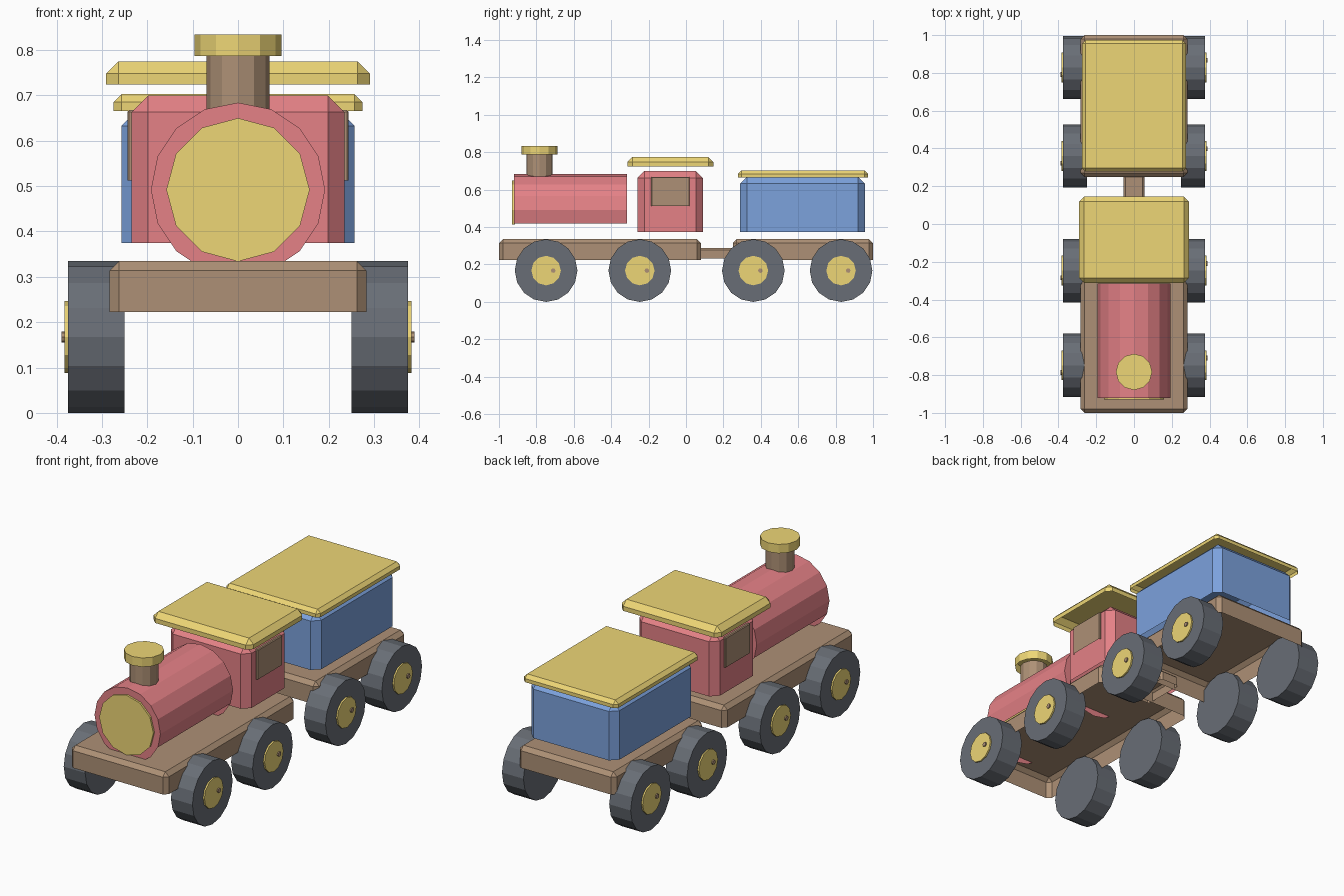
import bpy, bmesh
from math import pi
from mathutils import Matrix, Vector

if "Cube" in bpy.data.objects:
    bpy.data.objects.remove(bpy.data.objects["Cube"])


def material(name, rgb):
    m = bpy.data.materials.new(name)
    m.diffuse_color = (*rgb, 1)
    m.use_nodes = True
    m.node_tree.nodes["Principled BSDF"].inputs["Base Color"].default_value = m.diffuse_color
    return m


RED = material("red", (0.78, 0.22, 0.24))
BLUE = material("blue", (0.2, 0.36, 0.72))
YELLOW = material("yellow", (0.85, 0.67, 0.18))
WOOD = material("wood", (0.42, 0.28, 0.18))
RUBBER = material("rubber", (0.14, 0.155, 0.18))


def finish(bm, name, mat, open_below):
    # the toy's panels are open underneath: drop downward faces
    bm.normal_update()
    if open_below:
        down = [f for f in bm.faces if f.normal.z < -0.5]
        bmesh.ops.delete(bm, geom=down, context='FACES')
    me = bpy.data.meshes.new(name)
    bm.to_mesh(me)
    bm.free()
    me.materials.append(mat)
    ob = bpy.data.objects.new(name, me)
    bpy.context.collection.objects.link(ob)
    return ob


def box(name, x, y, z, chamfer, mat):
    # chamfered box; its lower chamfer lies below z[0] and is removed
    lo = Vector((x[0], y[0], z[0] - chamfer))
    hi = Vector((x[1], y[1], z[1]))
    bm = bmesh.new()
    bmesh.ops.create_cube(bm, size=1)
    for v in bm.verts:
        v.co = Vector((a + (b - a) * (c + 0.5) for a, b, c in zip(lo, hi, v.co)))
    bmesh.ops.bevel(bm, geom=bm.edges[:], offset=chamfer, segments=1, affect='EDGES')
    return finish(bm, name, mat, True)


def cylinder(name, axis, start, end, centre, r, sides, mat, open_below=False):
    bm = bmesh.new()
    bmesh.ops.create_cone(bm, cap_ends=True, segments=sides, radius1=r, radius2=r,
                          depth=abs(end - start))
    turn = {'X': Matrix.Rotation(pi / 2, 4, 'Y'),
            'Y': Matrix.Rotation(pi / 2, 4, 'X'),
            'Z': Matrix.Identity(4)}[axis]
    loc = list(centre)
    loc.insert('XYZ'.index(axis), (start + end) / 2)
    bmesh.ops.transform(bm, matrix=Matrix.Translation(loc) @ turn, verts=bm.verts)
    return finish(bm, name, mat, open_below)


# chassis boards and coupling
box("engine_chassis", (-0.283, 0.283), (-1, 0.08), (0.223, 0.335), 0.021, WOOD)
box("wagon_chassis", (-0.283, 0.283), (0.25, 1), (0.223, 0.335), 0.021, WOOD)
box("coupling", (-0.056, 0.056), (0.05, 0.28), (0.232, 0.288), 0.01, WOOD)

# boiler with front plate and chimney
cylinder("boiler", 'Y', -0.92, -0.315, (0, 0.492), 0.192, 16, RED, True)
cylinder("boiler_front", 'Y', -0.93, -0.915, (0, 0.492), 0.158, 12, YELLOW, True)
cylinder("chimney", 'Z', 0.63, 0.79, (0, -0.783), 0.07, 12, WOOD, True)
cylinder("chimney_cap", 'Z', 0.787, 0.834, (0, -0.783), 0.096, 12, YELLOW, True)

# cab
box("cab", (-0.235, 0.235), (-0.26, 0.09), (0.375, 0.70), 0.037, RED)
box("cab_roof", (-0.291, 0.291), (-0.313, 0.146), (0.724, 0.775), 0.027, YELLOW)
for side, s in (("right", 1), ("left", -1)):
    xs = sorted((s * 0.225, s * 0.244))
    box(side + "_window", xs, (-0.187, 0.02), (0.512, 0.668), 0.004, WOOD)

# wagon
box("wagon_body", (-0.257, 0.257), (0.29, 0.957), (0.375, 0.67), 0.037, BLUE)
box("wagon_roof", (-0.275, 0.275), (0.278, 0.973), (0.666, 0.703), 0.018, YELLOW)

# wheels, hubs and off-centre pins
for i, y in enumerate((-0.748, -0.247, 0.36, 0.829), 1):
    for side, s in (("right", 1), ("left", -1)):
        tag = f"_{side}_{i}"
        cylinder("wheel" + tag, 'X', s * 0.25, s * 0.375, (y, 0.1675), 0.1675, 16, RUBBER)
        cylinder("hub" + tag, 'X', s * 0.365, s * 0.383, (y, 0.1675), 0.079, 12, YELLOW)
        cylinder("pin" + tag, 'X', s * 0.37, s * 0.389, (y + s * 0.038, 0.1675), 0.0125, 8, WOOD)
